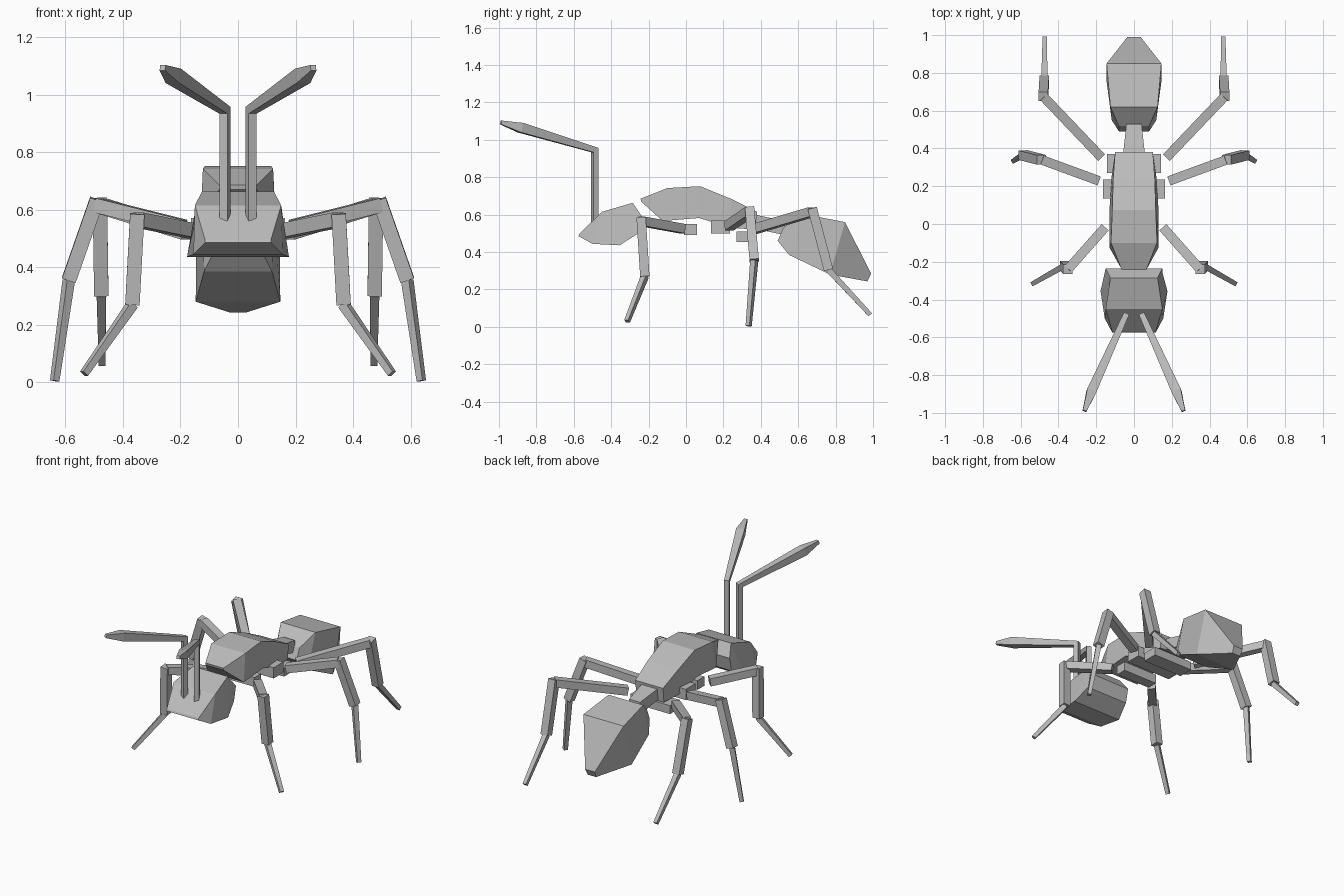
import bpy
import bmesh
from mathutils import Vector

cube = bpy.data.objects.get("Cube")
if cube:
    bpy.data.objects.remove(cube, do_unlink=True)

GREY = (0.5, 0.5, 0.5, 1.0)
grey = bpy.data.materials.new("plain grey")
grey.use_nodes = True
grey.diffuse_color = GREY
grey.node_tree.nodes["Principled BSDF"].inputs["Base Color"].default_value = GREY


def skin(name, rings):
    """Join four-cornered rings into a closed, flat-shaded solid."""
    bm = bmesh.new()
    loops = [[bm.verts.new(p) for p in ring] for ring in rings]
    for a, b in zip(loops, loops[1:]):
        for i in range(4):
            j = (i + 1) % 4
            bm.faces.new((a[i], a[j], b[j], b[i]))
    bm.faces.new(loops[0])
    bm.faces.new(loops[-1])
    bmesh.ops.recalc_face_normals(bm, faces=bm.faces)
    mesh = bpy.data.meshes.new(name)
    bm.to_mesh(mesh)
    bm.free()
    mesh.materials.append(grey)
    obj = bpy.data.objects.new(name, mesh)
    bpy.context.collection.objects.link(obj)
    return obj


def body(name, sections):
    """Symmetric loft; a section is top (y, z, half width), then bottom."""
    skin(name, [[(-wt, yt, zt), (wt, yt, zt), (wb, yb, zb), (-wb, yb, zb)]
                for yt, zt, wt, yb, zb, wb in sections])


def limb(name, points, widths, side):
    """Square bar along a path, mitred at its bends."""
    pts = [Vector(p) for p in points]
    dirs = [(b - a).normalized() for a, b in zip(pts, pts[1:])]
    rings = []
    for i, p in enumerate(pts):
        before, after = dirs[max(i - 1, 0)], dirs[min(i, len(dirs) - 1)]
        d = (before + after).normalized()
        s = Vector(side)
        s = (s - d * s.dot(d)).normalized()
        u = d.cross(s) / d.dot(after)
        h = widths[i] / 2
        rings.append([p + h * (s * a + u * b)
                      for a, b in ((-1, -1), (1, -1), (1, 1), (-1, 1))])
    skin(name, rings)


# Body
body("head", [
    (-.57, .497, .115, -.575, .485, .115),
    (-.45, .615, .15, -.50, .444, .155),
    (-.285, .663, .125, -.355, .436, .177),
    (-.235, .59, .15, -.255, .50, .15)])
body("thorax", [
    (-.243, .685, .065, -.24, .67, .065),
    (-.10, .742, .122, -.125, .566, .13),
    (.075, .752, .115, .07, .582, .13),
    (.24, .685, .11, .24, .53, .12),
    (.38, .615, .10, .37, .52, .10)])
body("waist", [
    (.37, .60, .058, .37, .525, .058),
    (.53, .565, .04, .53, .49, .04)])
body("abdomen", [
    (.52, .53, .08, .49, .46, .08),
    (.62, .605, .125, .55, .385, .118),
    (.85, .56, .145, .77, .28, .147),
    (.99, .285, .035, .97, .243, .03)])

# Slabs under the thorax that carry the legs: y range, z range, half width
for name, y0, y1, z0, z1, w in (("front_hip", -.01, .06, .49, .55, .125),
                                ("middle_hip", .135, .235, .50, .57, .163),
                                ("hind_hip", .27, .37, .455, .51, .143)):
    body(name, [(y0, z1, w, y0, z0, w), (y1, z1, w, y1, z0, w)])

# Legs: start and end of thigh, then shin end and foot tip
LEGS = {
    "front": ((.155, -.02, .525), (.35, -.24, .565), (.367, -.22, .27), (.535, -.315, .03)),
    "middle": ((.19, .23, .54), (.49, .34, .615), (.588, .365, .355), (.637, .335, .005)),
    "hind": ((.175, .355, .52), (.48, .675, .615), (.475, .762, .305), (.472, .985, .065)),
}
ANTENNA = ((.045, -.487, .56), (.045, -.487, .945), (.225, -.885, 1.065), (.262, -.99, 1.093))

for label, m in (("left", 1), ("right", -1)):
    def flip(p):
        return Vector((m * p[0], p[1], p[2]))

    for leg, joints in LEGS.items():
        hip, knee, ankle, tip = map(flip, joints)
        across = (knee - hip).cross(Vector((0, 0, 1)))
        limb(f"{label}_{leg}_thigh", (hip, knee), (.05, .05), across)
        top = knee + Vector((0, 0, .02))
        limb(f"{label}_{leg}_shin", (top, ankle), (.05, .05), (1, 0, 0))
        limb(f"{label}_{leg}_foot", (ankle, tip), (.032, .024), (tip - ankle).cross(Vector((0, 0, 1))))

    # Bent antenna with a thickened end
    limb(f"{label}_antenna", [flip(p) for p in ANTENNA], (.03, .03, .052, .02),
         flip((.4, .175, 0)))
